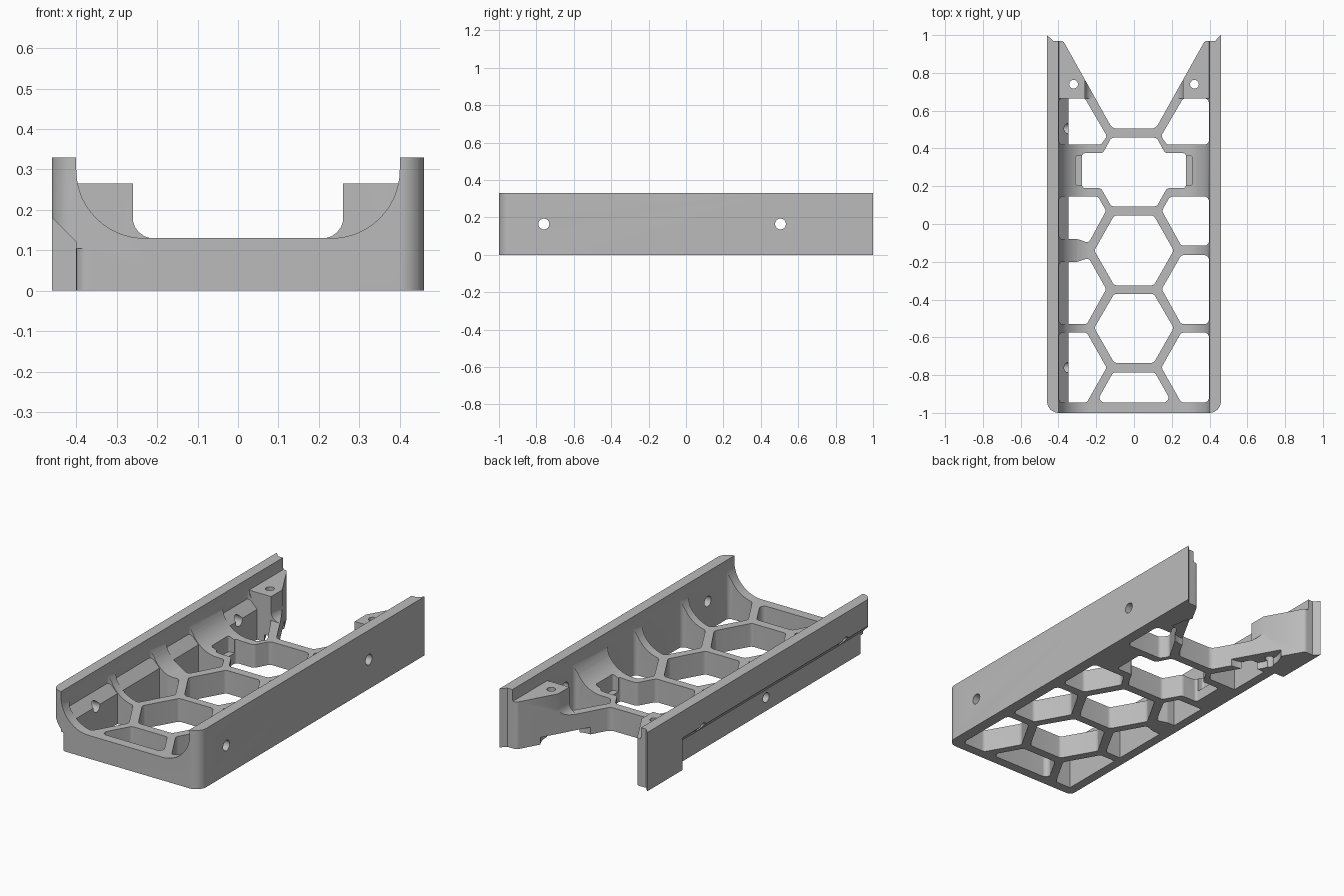
import bpy, bmesh, math
from mathutils import Vector

cube = bpy.data.objects.get("Cube")
if cube:
    bpy.data.objects.remove(cube)

gray = bpy.data.materials.new("plain_gray")
gray.use_nodes = True
gray.diffuse_color = (0.5, 0.5, 0.5, 1)
gray.node_tree.nodes["Principled BSDF"].inputs["Base Color"].default_value = (0.5, 0.5, 0.5, 1)


def rounded(points, radius=0.0, steps=6):
    """Round polygon corners; a third value on a point overrides the radius."""
    out = []
    n = len(points)
    for i, p in enumerate(points):
        r = p[2] if len(p) > 2 else radius
        c = Vector(p[:2])
        a = (Vector(points[i - 1][:2]) - c).normalized()
        b = (Vector(points[(i + 1) % n][:2]) - c).normalized()
        if r == 0:
            out.append(c)
            continue
        half = a.angle(b) / 2
        center = c + (a + b).normalized() * r / math.sin(half)
        start = c + a * r / math.tan(half) - center
        end = c + b * r / math.tan(half) - center
        for k in range(steps + 1):
            t = k / steps
            out.append(center + (start * (1 - t) + end * t).normalized() * r)
    return out


def prism(name, points, axis, lo, hi, radius=0.0, steps=6):
    place = {"x": lambda u, v, w: (w, u, v),
             "y": lambda u, v, w: (u, w, v),
             "z": lambda u, v, w: (u, v, w)}[axis]
    bm = bmesh.new()
    loop = rounded(points, radius, steps)
    low = [bm.verts.new(place(p.x, p.y, lo)) for p in loop]
    high = [bm.verts.new(place(p.x, p.y, hi)) for p in loop]
    bm.faces.new(low)
    bm.faces.new(high)
    for i in range(len(loop)):
        j = (i + 1) % len(loop)
        bm.faces.new((low[i], low[j], high[j], high[i]))
    bmesh.ops.recalc_face_normals(bm, faces=bm.faces)
    mesh = bpy.data.meshes.new(name)
    bm.to_mesh(mesh)
    bm.free()
    mesh.materials.append(gray)
    obj = bpy.data.objects.new(name, mesh)
    bpy.context.collection.objects.link(obj)
    return obj


def cylinder(name, u, v, r, axis, lo, hi, count=32):
    ring = [(u + r * math.cos(math.tau * k / count), v + r * math.sin(math.tau * k / count))
            for k in range(count)]
    return prism(name, ring, axis, lo, hi)


def combine(target, tool, operation="DIFFERENCE"):
    tool.hide_render = True
    mod = target.modifiers.new("combine", "BOOLEAN")
    mod.operation = operation
    mod.solver = "EXACT"
    mod.object = tool
    bpy.context.view_layer.objects.active = target
    bpy.ops.object.modifier_apply(modifier=mod.name)
    bpy.data.objects.remove(tool)


def mirrored(half):
    """Complete a half outline on +x with its mirror image."""
    return half + [(-p[0],) + tuple(p[1:]) for p in reversed(half)]


# U-shaped channel with large fillets between floor and walls
channel = [(0.46, 0), (0.46, 0.33), (0.40, 0.33), (0.40, 0.13, 0.169)]
tray = prism("channel_tray", mirrored(channel), "y", -1, 1, steps=16)

# Raised mounting blocks at the back
for side in (1, -1):
    block = [(0.43, 0.02), (0.43, 0.265), (0.26, 0.265), (0.26, 0.13, 0.05),
             (0.18, 0.13), (0.18, 0.02)]
    combine(tray, prism("mounting_block", [(side * p[0],) + p[1:] for p in block],
                        "y", 0.665, 0.99), "UNION")

# Plan outline: rounded front corners, open notch at the back
outline = [(0.46, -1, 0.06), (0.46, 1), (0.43, 0.97), (0.375, 0.97, 0.025),
           (0.115, 0.505, 0.04)]
combine(tray, prism("plan_outline", mirrored(outline), "z", -0.1, 0.5), "INTERSECT")

# Honeycomb openings down the middle
centers = [
    [(0.105, 0.045), (0.21, -0.14), (0.105, -0.325)],
    [(0.105, -0.37), (0.21, -0.55), (0.105, -0.735)],
    [(0.11, -0.785), (0.20, -0.945)],
    [(0.12, 0.457), (0.165, 0.375), (0.275, 0.375, 0.015), (0.275, 0.19, 0.015),
     (0.175, 0.19), (0.12, 0.093)],
]
for half in centers:
    combine(tray, prism("center_opening", mirrored(half), "z", -0.1, 0.5, 0.025))

# Pockets along each wall; the right wall has a wider rib at the middle
wall = 0.397
pockets = [
    [(wall, 0.665), (0.26, 0.665), (0.143, 0.465), (0.175, 0.42), (wall, 0.42)],
    [(wall, 0.145), (0.19, 0.145), (0.148, 0.07), (0.25, -0.115), (wall, -0.115)],
    [(wall, -0.165), (0.25, -0.165), (0.147, -0.345), (0.25, -0.53), (wall, -0.53)],
    [(wall, -0.575), (0.25, -0.575), (0.145, -0.76), (0.25, -0.945), (wall, -0.945)],
]
for i, pocket in enumerate(pockets):
    combine(tray, prism("left_pocket", pocket, "z", -0.1, 0.5, 0.025))
    other = list(pocket)
    if i == 1:
        other[3:] = [(0.24, -0.1), (0.30, -0.08), (wall, -0.08)]
    if i == 2:
        other[:2] = [(wall, -0.20), (0.30, -0.20), (0.24, -0.18)]
    combine(tray, prism("right_pocket", [(-x, y) for x, y in other], "z", -0.1, 0.5, 0.02))

# Side slots in the back opening
for side in (1, -1):
    slot = [(0.2, 0.205), (0.31, 0.205), (0.31, 0.36), (0.2, 0.36)]
    combine(tray, prism("side_slot", [(side * x, y) for x, y in slot],
                        "z", 0.06, 0.5, 0.012))

# Inward kick at the foot of the right wall
kick = [(-0.43, 0), (-0.347, 0), (-0.347, 0.17), (-0.40, 0.225), (-0.43, 0.225)]
combine(tray, prism("wall_kick", kick, "y", -0.96, 0.69), "UNION")

# Matching recess under the outside of the right wall
recess = [(-0.5, -0.1), (-0.40, -0.1), (-0.40, 0.12), (-0.5, 0.22)]
combine(tray, prism("outer_recess", recess, "y", -1.1, 0.69))
corner = [(-0.45, -1.05), (-0.36, -1.05), (-0.36, -1), (-0.40, -1, 0.03),
          (-0.40, -0.96), (-0.45, -0.96)]
combine(tray, prism("recess_corner", corner, "z", -0.1, 0.105))

# Screw holes through the walls, the blocks and the wide rib
for y in (-0.76, 0.505):
    combine(tray, cylinder("wall_hole", y, 0.165, 0.029, "x", -0.6, 0.6))
combine(tray, cylinder("rib_hole", -0.14, 0.075, 0.027, "x", -0.6, -0.27))
for side in (1, -1):
    combine(tray, cylinder("block_hole", side * 0.32, 0.74, 0.023, "z", -0.1, 0.5))
    combine(tray, cylinder("block_relief", side * 0.175, 0.765, 0.16, "z", -0.1, 0.04, 48))

# Smooth the fillets while keeping edges crisp
bpy.ops.object.select_all(action="DESELECT")
tray.select_set(True)
bpy.context.view_layer.objects.active = tray
bpy.ops.object.shade_smooth_by_angle(angle=math.radians(30))
